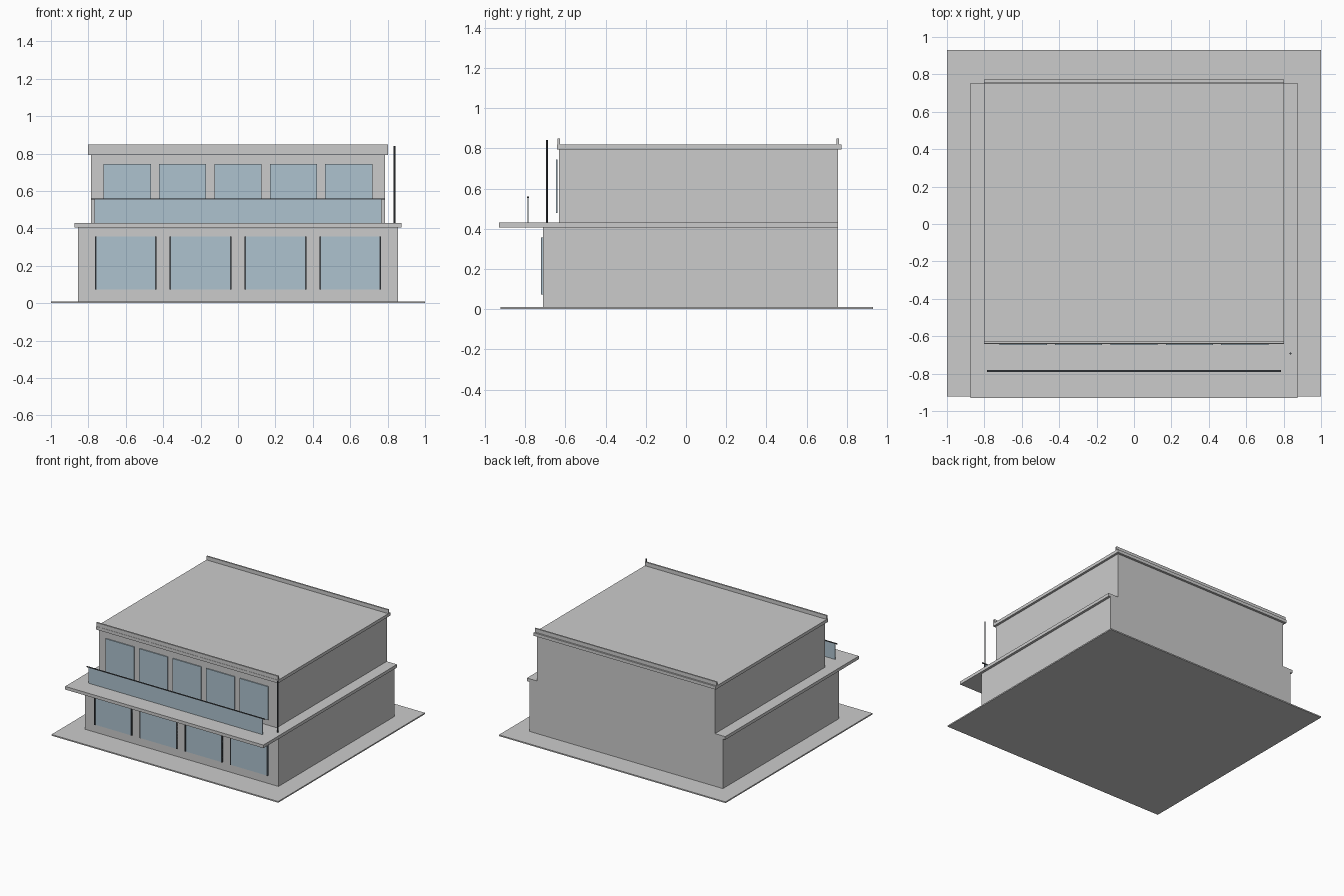
import bpy

if "Cube" in bpy.data.objects:
    bpy.data.objects.remove(bpy.data.objects["Cube"])


def material(name, rgb):
    m = bpy.data.materials.new(name)
    m.diffuse_color = (*rgb, 1)
    m.use_nodes = True
    m.node_tree.nodes["Principled BSDF"].inputs["Base Color"].default_value = m.diffuse_color
    return m


glass = material("glass", (0.42, 0.54, 0.62))
dark = material("dark_metal", (0.06, 0.07, 0.08))


def box(name, x, y, z, mat=None):
    """Box from (min, max) ranges on each axis."""
    bpy.ops.mesh.primitive_cube_add(size=1)
    o = bpy.context.object
    o.name = name
    o.location = [(a + b) / 2 for a, b in (x, y, z)]
    o.scale = [b - a for a, b in (x, y, z)]
    bpy.ops.object.transform_apply(location=False, rotation=False, scale=True)
    if mat:
        o.data.materials.append(mat)
    return o


# Ground plate and the two storeys
box("ground_plate", (-1, 1), (-0.922, 0.93), (0, 0.01))
box("lower_storey", (-0.855, 0.855), (-0.71, 0.755), (0.01, 0.405))
box("balcony_slab", (-0.875, 0.875), (-0.93, 0.755), (0.405, 0.43))
box("upper_storey", (-0.785, 0.785), (-0.632, 0.755), (0.43, 0.793))

# Roof with front and back parapets
box("roof_slab", (-0.803, 0.803), (-0.642, 0.773), (0.793, 0.818))
box("front_parapet", (-0.803, 0.803), (-0.64, -0.627), (0.818, 0.848))
box("back_parapet", (-0.803, 0.803), (0.748, 0.76), (0.818, 0.848))

# Lower windows with upright frames on both sides
for i in range(4):
    cx = -0.6 + 0.4 * i
    box("lower_window", (cx - 0.165, cx + 0.165), (-0.718, -0.71), (0.074, 0.356), glass)
    for s in (-1, 1):
        fx = cx + s * 0.161
        box("window_frame", (fx - 0.004, fx + 0.004), (-0.722, -0.71), (0.074, 0.356), dark)

# Upper windows
for i in range(5):
    cx = 0.296 * (i - 2)
    box("upper_window", (cx - 0.126, cx + 0.126), (-0.646, -0.638), (0.477, 0.744), glass)

# Balcony glass and handrail
box("balcony_glass", (-0.768, 0.768), (-0.788, -0.783), (0.43, 0.554), glass)
box("handrail", (-0.785, 0.785), (-0.79, -0.781), (0.554, 0.56), dark)

# Drain pole standing on the slab
bpy.ops.mesh.primitive_cylinder_add(vertices=12, radius=0.005, depth=0.41,
                                    location=(0.837, -0.692, 0.635))
pole = bpy.context.object
pole.name = "corner_pole"
pole.data.materials.append(dark)
bpy.ops.object.shade_smooth_by_angle()
